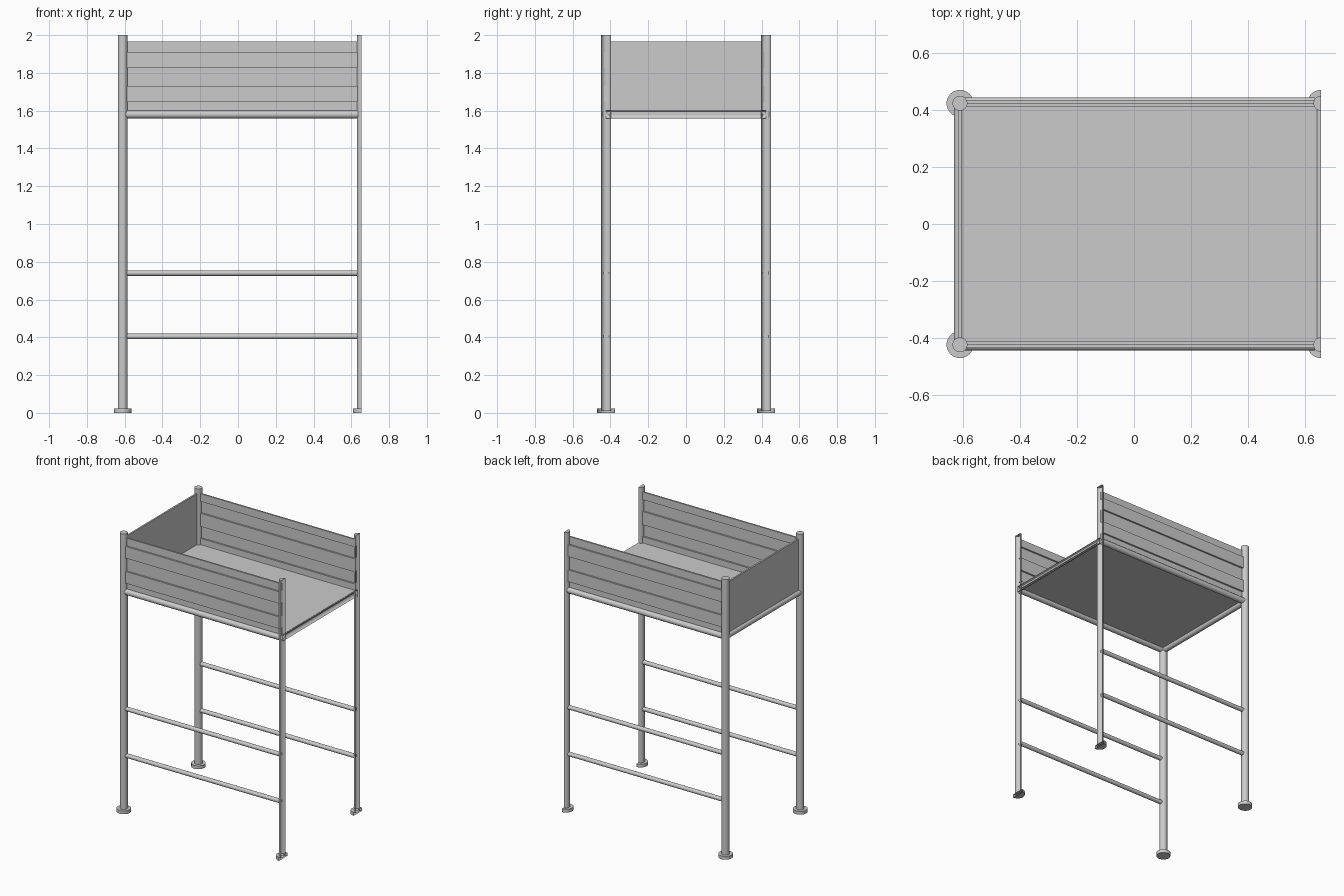
import bpy, bmesh, math
from mathutils import Vector

if "Cube" in bpy.data.objects:
    bpy.data.objects.remove(bpy.data.objects["Cube"])

CUT = 0.655            # the frame is open along this plane
PX, PY = -0.61, 0.423  # post centres


def finish(name, bm, smooth=False):
    bmesh.ops.recalc_face_normals(bm, faces=bm.faces)
    me = bpy.data.meshes.new(name)
    bm.to_mesh(me)
    bm.free()
    ob = bpy.data.objects.new(name, me)
    bpy.context.collection.objects.link(ob)
    if smooth:
        bpy.ops.object.select_all(action='DESELECT')
        ob.select_set(True)
        bpy.context.view_layer.objects.active = ob
        bpy.ops.object.shade_smooth_by_angle(angle=math.radians(35))
    return ob


def tube(name, a, b, r, cut=False, segs=24):
    a, b = Vector(a), Vector(b)
    d = b - a
    bm = bmesh.new()
    bmesh.ops.create_cone(bm, cap_ends=True, segments=segs, radius1=r,
                          radius2=r, depth=d.length)
    rot = d.to_track_quat('Z', 'Y').to_matrix()
    bmesh.ops.rotate(bm, cent=(0, 0, 0), matrix=rot, verts=bm.verts)
    bmesh.ops.translate(bm, vec=(a + b) / 2, verts=bm.verts)
    if cut:
        bmesh.ops.bisect_plane(bm, geom=bm.verts[:] + bm.edges[:] + bm.faces[:],
                               dist=1e-5, plane_co=(CUT, 0, 0),
                               plane_no=(1, 0, 0), clear_outer=True)
    return finish(name, bm, True)


def box(name, lo, hi):
    bm = bmesh.new()
    bmesh.ops.create_cube(bm, size=1)
    for v in bm.verts:
        v.co = [(l + h) / 2 + c * (h - l) for l, h, c in zip(lo, hi, v.co)]
    return finish(name, bm)


def ribbed_panel(name, y, out):
    # stepped profile extruded along x
    levels = [1.60, 1.645, 1.73, 1.825, 1.91, 1.965]
    t = 0.006
    outer, inner = [], []
    for i in range(5):
        off = 0.006 if i % 2 else -0.006
        for z in (levels[i], levels[i + 1]):
            outer.append((y + out * (off + t), z))
            inner.append((y + out * (off - t), z))
    prof = outer + inner[::-1]
    bm = bmesh.new()
    face = bm.faces.new([bm.verts.new((-0.59, py, pz)) for py, pz in prof])
    ext = bmesh.ops.extrude_face_region(bm, geom=[face], use_keep_orig=True)
    bmesh.ops.translate(bm, vec=(1.225, 0, 0),
                        verts=[g for g in ext['geom']
                               if isinstance(g, bmesh.types.BMVert)])
    return finish(name, bm)


for label, s in (("front", -1), ("back", 1)):
    y = s * PY
    # posts and round feet: whole on the left, open halves on the right
    for side, x, cut in (("left", PX, False), ("right", CUT, True)):
        tube(f"{label}_{side}_post", (x, y, 0.01), (x, y, 2.0), 0.026, cut, 32)
        tube(f"{label}_{side}_foot", (x, y, 0), (x, y, 0.024), 0.047, cut, 32)
    # long rails
    for part, z, r in (("low_rail", 0.405, 0.015), ("middle_rail", 0.74, 0.015),
                       ("platform_rail", 1.58, 0.021)):
        tube(f"{label}_{part}", (PX, y, z), (0.635, y, z), r)
    ribbed_panel(f"{label}_side_panel", y, s)

# cross rails
tube("left_cross_rail", (PX, -PY, 1.58), (PX, PY, 1.58), 0.021)
tube("right_cross_rail", (CUT, -PY, 1.58), (CUT, PY, 1.58), 0.021, True)

# flat end panel and platform
box("end_panel", (PX - 0.006, -0.40, 1.595), (PX + 0.006, 0.40, 1.965))
box("platform", (-0.605, -0.415, 1.583), (0.642, 0.415, 1.598))
